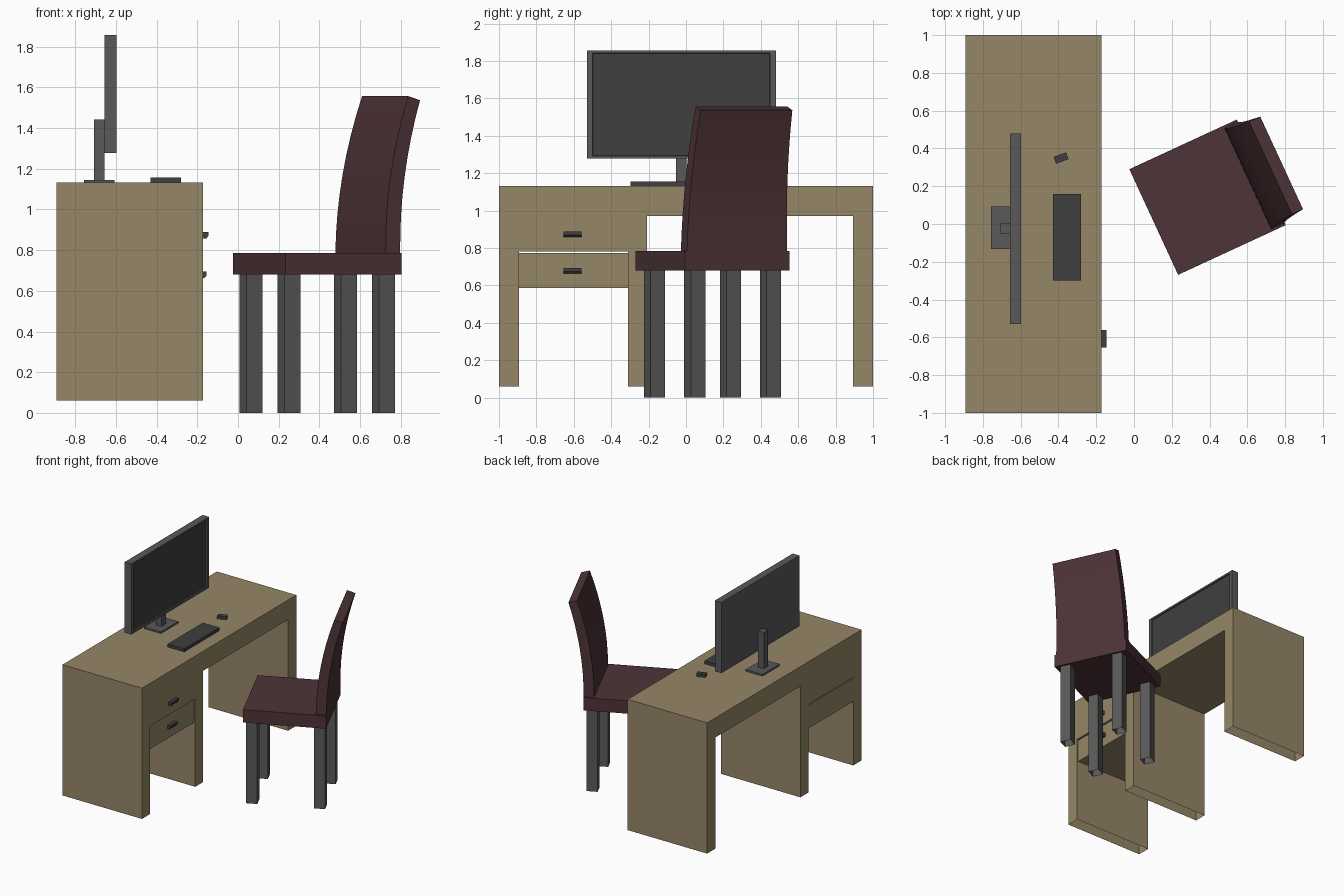
import bpy, bmesh
from math import radians
from mathutils import Matrix, Vector

if "Cube" in bpy.data.objects:
    bpy.data.objects.remove(bpy.data.objects["Cube"])


def material(name, rgb):
    m = bpy.data.materials.new(name)
    m.diffuse_color = (*rgb, 1)
    m.use_nodes = True
    m.node_tree.nodes["Principled BSDF"].inputs["Base Color"].default_value = m.diffuse_color
    return m


WOOD = material("wood", (0.30, 0.24, 0.137))
LEATHER = material("upholstery", (0.075, 0.034, 0.038))
GREY = material("dark_grey", (0.10, 0.10, 0.10))
BLACK = material("near_black", (0.05, 0.05, 0.05))


def finish(name, bm, mat, matrix=None):
    bmesh.ops.recalc_face_normals(bm, faces=bm.faces[:])
    me = bpy.data.meshes.new(name)
    bm.to_mesh(me)
    bm.free()
    me.materials.append(mat)
    ob = bpy.data.objects.new(name, me)
    bpy.context.collection.objects.link(ob)
    if matrix:
        ob.matrix_world = matrix
    return ob


def loft(rings, cap=True):
    """Join closed rings of points into a tube with end caps."""
    bm = bmesh.new()
    rows = [[bm.verts.new(p) for p in r] for r in rings]
    n = len(rows[0])
    for a, b in zip(rows, rows[1:]):
        for i in range(n):
            j = (i + 1) % n
            bm.faces.new((a[i], a[j], b[j], b[i]))
    if cap:
        bm.faces.new(rows[0][::-1])
    bm.faces.new(rows[-1])
    return bm


def box_bm(x, y, z, open_bottom=False):
    ring = lambda h: [(x[0], y[0], h), (x[1], y[0], h), (x[1], y[1], h), (x[0], y[1], h)]
    return loft([ring(z[0]), ring(z[1])], cap=not open_bottom)


def box(name, x, y, z, mat, matrix=None, open_bottom=False):
    return finish(name, box_bm(x, y, z, open_bottom), mat, matrix)


# Desk body: one side-to-side profile, extruded in depth, feet open underneath
XB, XF, FLOOR, UNDER, TOP = -0.892, -0.171, 0.06, 0.972, 1.132
profile = [(-1, FLOOR), (-0.893, FLOOR), (-0.893, UNDER), (-0.31, UNDER),
           (-0.31, FLOOR), (-0.208, FLOOR), (-0.208, UNDER), (0.893, UNDER),
           (0.893, FLOOR), (1, FLOOR), (1, TOP), (-1, TOP)]
bm = loft([[(x, y, z) for y, z in profile] for x in (XB, XF)])
feet = [f for f in bm.faces if all(abs(v.co.z - FLOOR) < 1e-4 for v in f.verts)]
bmesh.ops.delete(bm, geom=feet, context='FACES_ONLY')
finish("desk", bm, WOOD)

# Drawers with cup handles
for label, z0, z1, hz, off in (("upper", 0.781, UNDER, 0.858, 0.0),
                               ("lower", 0.585, 0.774, 0.663, -0.01)):
    box(label + "_drawer", (XB, XF + off), (-0.893, -0.31), (z0, z1), WOOD)
    xf = XF + off
    cup = [(xf, hz + 0.031), (xf + 0.026, hz + 0.031), (xf + 0.026, hz + 0.012),
           (xf + 0.015, hz), (xf, hz)]
    finish(label + "_handle",
           loft([[(x, y, z) for x, z in cup] for y in (-0.655, -0.56)]), BLACK)

# Monitor with a recessed screen
bm = box_bm((-0.657, -0.597), (-0.53, 0.48), (1.278, 1.857))
bmesh.ops.recalc_face_normals(bm, faces=bm.faces[:])
front = max(bm.faces, key=lambda f: f.calc_center_median().x)
bmesh.ops.inset_individual(bm, faces=[front], thickness=0.021)
for v in front.verts:
    v.co.y += 0.016 if v.co.y < 0 else -0.016
bmesh.ops.inset_individual(bm, faces=[front], thickness=0.002, depth=-0.01)
front.material_index = 1
finish("monitor", bm, GREY).data.materials.append(BLACK)
box("monitor_neck", (-0.708, -0.657), (-0.053, 0.003), (1.145, 1.442), GREY)
box("monitor_base", (-0.757, -0.606), (-0.133, 0.092), (TOP, 1.146), GREY)

# Keyboard and mouse
box("keyboard", (-0.43, -0.28), (-0.298, 0.16), (TOP, 1.157), BLACK)
box("mouse", (-0.035, 0.035), (-0.019, 0.019), (0, 0.025), BLACK,
    Matrix.Translation((-0.386, 0.349, TOP)) @ Matrix.Rotation(radians(20), 4, 'Z'))

# Chair, built in its own frame (+x towards the backrest), then turned
CHAIR = Matrix.Translation((0.389, 0.142, 0)) @ Matrix.Rotation(radians(24.8), 4, 'Z')
SEAT = 0.785
box("seat", (-0.3135, 0.3135), (-0.308, 0.308), (0.68, SEAT), LEATHER, CHAIR)
for sx, xn in ((-1, "front"), (1, "back")):
    for sy, yn in ((-1, "left"), (1, "right")):
        cx, cy, h = sx * 0.256, sy * 0.223, 0.0425
        box(f"chair_{xn}_{yn}_leg", (cx - h, cx + h), (cy - h, cy + h), (0, 0.68),
            GREY, CHAIR, open_bottom=True)

# Backrest: tapering slab that curves backwards
rings = []
for i in range(9):
    t = i / 8
    w = 0.295 - 0.025 * t
    xf, xb = 0.235 + 0.133 * t * t, 0.3135 + 0.119 * t * t
    zf, zb = SEAT + 0.772 * t, SEAT + 0.752 * t
    rings.append([(xf, -w, zf), (xb, -w, zb), (xb, w, zb), (xf, w, zf)])
back = finish("backrest", loft(rings), LEATHER, CHAIR)
bpy.context.view_layer.objects.active = back
back.select_set(True)
bpy.ops.object.shade_smooth_by_angle(angle=radians(30))
